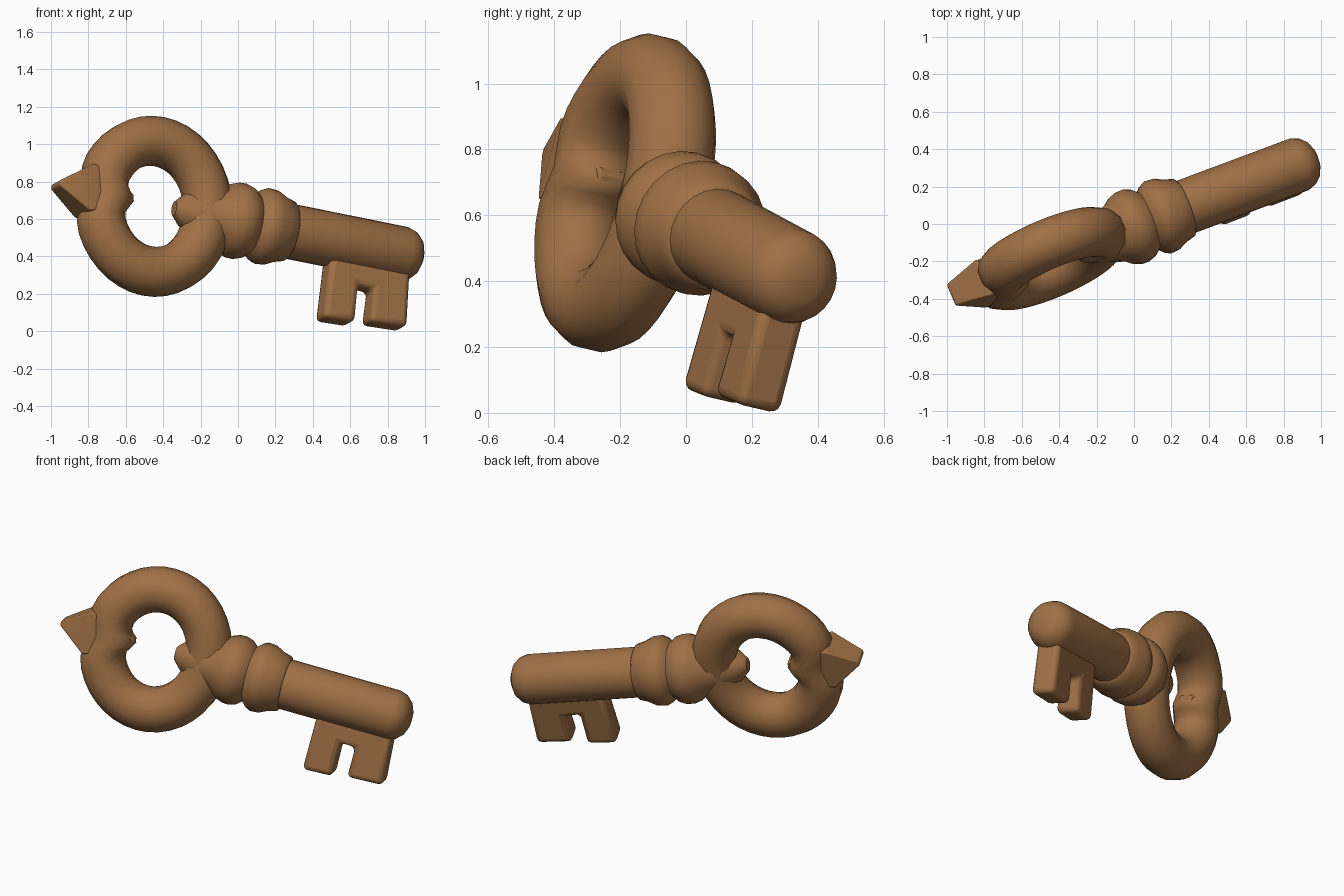
import bpy, bmesh, math
from mathutils import Matrix, Vector

if "Cube" in bpy.data.objects:
    bpy.data.objects.remove(bpy.data.objects["Cube"])

brass = bpy.data.materials.new("warm brown")
brass.diffuse_color = (0.352, 0.165, 0.061, 1)
brass.use_nodes = True
brass.node_tree.nodes["Principled BSDF"].inputs["Base Color"].default_value = brass.diffuse_color

# Key frame: X runs along the shaft, Z away from the teeth, Y to the back
along = Vector((0.92, 0.345, -0.184)).normalized()
up = Vector((0.105, 0.268, 0.958))
up = (up - along * up.dot(along)).normalized()
back = up.cross(along)
FRAME = Matrix((along, back, up)).transposed().to_4x4()
FRAME.translation = (-0.453, -0.185, 0.668)


def finish(name, bm, angle=40, bevel=0):
    bmesh.ops.recalc_face_normals(bm, faces=bm.faces)
    mesh = bpy.data.meshes.new(name)
    bm.to_mesh(mesh)
    bm.free()
    obj = bpy.data.objects.new(name, mesh)
    bpy.context.collection.objects.link(obj)
    obj.matrix_world = FRAME
    mesh.materials.append(brass)
    if bevel:
        mod = obj.modifiers.new("rounded edges", 'BEVEL')
        mod.width = bevel
        mod.segments = 3
    bpy.ops.object.select_all(action='DESELECT')
    obj.select_set(True)
    bpy.context.view_layer.objects.active = obj
    bpy.ops.object.shade_smooth_by_angle(angle=math.radians(angle))
    return obj


def bridge(bm, a, b):
    n = len(a)
    for i in range(n):
        bm.faces.new((a[i], a[(i + 1) % n], b[(i + 1) % n], b[i]))


# Bow: oval ring with a cusp pushed into its far side
bm = bmesh.new()
loops = []
SEG, SIDES = 40, 12
for i in range(SEG):
    a = 2 * math.pi * i / SEG
    cusp = 0.06 * math.exp(-((a - math.pi) / 0.22) ** 2)
    loop = []
    for j in range(SIDES):
        t = 2 * math.pi * (j + 0.5) / SIDES
        r = 0.134 * math.cos(t)
        loop.append(bm.verts.new(((0.315 + r) * math.cos(a) + cusp,
                                  0.134 * math.sin(t),
                                  (0.36 + r) * math.sin(a))))
    loops.append(loop)
for i in range(SEG):
    bridge(bm, loops[i], loops[(i + 1) % SEG])
finish("bow_ring", bm, 60)

# Shaft: turned profile with nub, two collars and a domed end
profile = [(0.12, 0.04), (0.17, 0.09), (0.30, 0.135), (0.38, 0.16), (0.42, 0.19),
           (0.46, 0.204), (0.50, 0.205), (0.54, 0.192), (0.572, 0.165),
           (0.60, 0.192), (0.63, 0.206), (0.68, 0.202), (0.73, 0.178),
           (0.78, 0.164), (0.79, 0.148), (1.45, 0.147), (1.495, 0.132),
           (1.53, 0.10), (1.55, 0.055)]
bm = bmesh.new()
loops = [[bm.verts.new((x, r * math.cos(2 * math.pi * k / 24),
                        0.012 + r * math.sin(2 * math.pi * k / 24)))
          for k in range(24)] for x, r in profile]
for a, b in zip(loops, loops[1:]):
    bridge(bm, a, b)
bm.faces.new(loops[0])
bm.faces.new(loops[-1])
finish("shaft", bm, 45)

# Spike: wedge on the far side of the bow, tapering to a short blunt edge
bm = bmesh.new()
sections = [(-0.57, 0.062, 0.012), (-0.40, 0.105, 0.13),
            (-0.28, 0.09, 0.11), (-0.13, 0.04, 0.02)]
loops = [[bm.verts.new((x, sy * y, sz * z + 0.01))
          for sy, sz in ((1, 1), (-1, 1), (-1, -1), (1, -1))]
         for x, y, z in sections]
for a, b in zip(loops, loops[1:]):
    bridge(bm, a, b)
bm.faces.new(loops[0])
bm.faces.new(loops[-1])
finish("bow_spike", bm, 25, 0.008)


# Bit: one outline with a slot between two teeth, given thickness
bm = bmesh.new()
outline = [(1.02, -0.05), (1.01, -0.438), (1.19, -0.43), (1.19, -0.225),
           (1.28, -0.225), (1.275, -0.41), (1.49, -0.40), (1.475, -0.05)]
face = bm.faces.new([bm.verts.new((x, -0.073, z)) for x, z in outline])
new = bmesh.ops.extrude_face_region(bm, geom=[face])["geom"]
bmesh.ops.translate(bm, vec=(0, 0.146, 0),
                    verts=[v for v in new if isinstance(v, bmesh.types.BMVert)])
finish("bit_teeth", bm, 45, 0.03)
